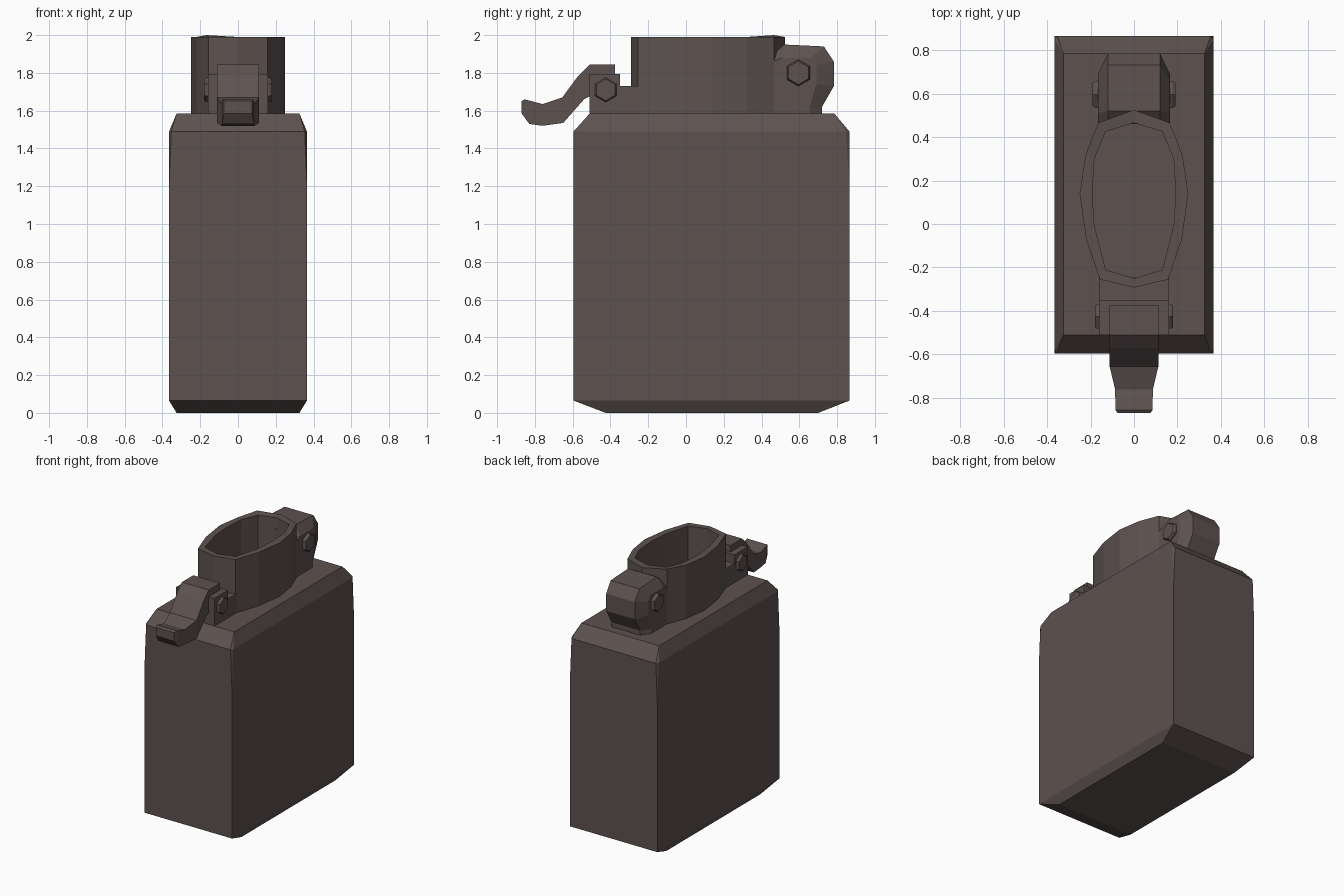
import bpy, bmesh, math

if "Cube" in bpy.data.objects:
    bpy.data.objects.remove(bpy.data.objects["Cube"])

mat = bpy.data.materials.new("dark_metal")
mat.diffuse_color = (0.11, 0.085, 0.08, 1)
mat.use_nodes = True
mat.node_tree.nodes["Principled BSDF"].inputs["Base Color"].default_value = mat.diffuse_color


def loft(name, rings):
    """Skin equal-length rings of points, cap both ends, flat shaded."""
    bm = bmesh.new()
    vr = [[bm.verts.new(p) for p in r] for r in rings]
    n = len(rings[0])
    for a, b in zip(vr, vr[1:]):
        for i in range(n):
            j = (i + 1) % n
            bm.faces.new((a[i], a[j], b[j], b[i]))
    bm.faces.new(vr[0])
    bm.faces.new(vr[-1])
    bmesh.ops.remove_doubles(bm, verts=bm.verts, dist=0.0005)
    bmesh.ops.recalc_face_normals(bm, faces=bm.faces)
    me = bpy.data.meshes.new(name)
    bm.to_mesh(me)
    bm.free()
    me.materials.append(mat)
    ob = bpy.data.objects.new(name, me)
    bpy.context.collection.objects.link(ob)
    return ob


def case_ring(hx, y0, y1, z, cx=0, cy=0):
    """Rectangle with optional cut corners."""
    return [(hx - cx, y0, z), (hx, y0 + cy, z), (hx, y1 - cy, z), (hx - cx, y1, z),
            (cx - hx, y1, z), (-hx, y1 - cy, z), (-hx, y0 + cy, z), (cx - hx, y0, z)]


def side_profile(pts, x):
    return [(x, y, z) for y, z in pts]


def bolt(name, y, z, r, hx):
    """Six-sided pin through the part, with small chamfered heads."""
    def hexagon(x, rad):
        return [(x, y + rad * math.sin(k * math.pi / 3), z + rad * math.cos(k * math.pi / 3))
                for k in range(6)]
    loft(name, [hexagon(-hx, r * .88), hexagon(-hx + .012, r),
                hexagon(hx - .012, r), hexagon(hx, r * .88)])


# Case with chamfered base, chamfered shoulders and tapered upper corners
loft("case", [
    case_ring(.325, -.425, .70, 0),
    case_ring(.365, -.595, .865, .065),
    case_ring(.365, -.595, .865, 1.2),
    case_ring(.365, -.595, .865, 1.49, .012, .018),
    case_ring(.325, -.51, .785, 1.585),
])


# Hollow oval chimney
def oval(half, z):
    return ([(x, y, z) for x, y in half] +
            [(-x, y, z) for x, y in half[-2:0:-1]])


outer = [(0, .525), (.165, .465), (.222, .32), (.25, .14), (.22, -.07), (.157, -.255), (0, -.292)]
inner = [(0, .465), (.13, .425), (.182, .30), (.192, .14), (.182, -.01), (.13, -.21), (0, -.25)]
rim = oval(outer, 1.99)
rim[-1] = (rim[-1][0], rim[-1][1], 2.0)
loft("chimney", [oval(outer, 1.58), rim, oval(inner, 1.99), oval(inner, 1.60)])

# Stepped lever bracket
bracket = [(-.51, 1.58), (-.51, 1.795), (-.35, 1.795), (-.35, 1.73), (-.245, 1.73), (-.245, 1.58)]
loft("lever_bracket", [side_profile(bracket, -.16), side_profile(bracket, .16)])
bolt("lever_pin", -.425, 1.71, .065, .18)

# Curved lever: top y, top z, bottom y, bottom z, half width
stations = [(-.375, 1.845, -.375, 1.675, .112), (-.51, 1.845, -.51, 1.675, .112),
            (-.57, 1.785, -.54, 1.66, .112), (-.655, 1.67, -.65, 1.535, .112),
            (-.76, 1.635, -.76, 1.52, .087), (-.855, 1.66, -.83, 1.53, .085),
            (-.87, 1.65, -.87, 1.585, .075)]
loft("lever", [[(-w, a, b), (w, a, b), (w, c, d), (-w, c, d)]
               for a, b, c, d, w in stations])

# Faceted hinge housing behind the chimney, bevelled towards both sides
hinge_mid = [(.46, 1.58), (.46, 1.90), (.52, 1.95), (.73, 1.94), (.783, 1.86),
             (.783, 1.73), (.72, 1.62), (.72, 1.58)]
hinge_side = [(.46, 1.58), (.46, 1.86), (.51, 1.88), (.66, 1.88), (.69, 1.84),
              (.69, 1.74), (.655, 1.62), (.655, 1.58)]
loft("hinge_housing", [side_profile(hinge_side, -.165), side_profile(hinge_mid, -.12),
                       side_profile(hinge_mid, .12), side_profile(hinge_side, .165)])
bolt("hinge_pin", .595, 1.80, .07, .19)
